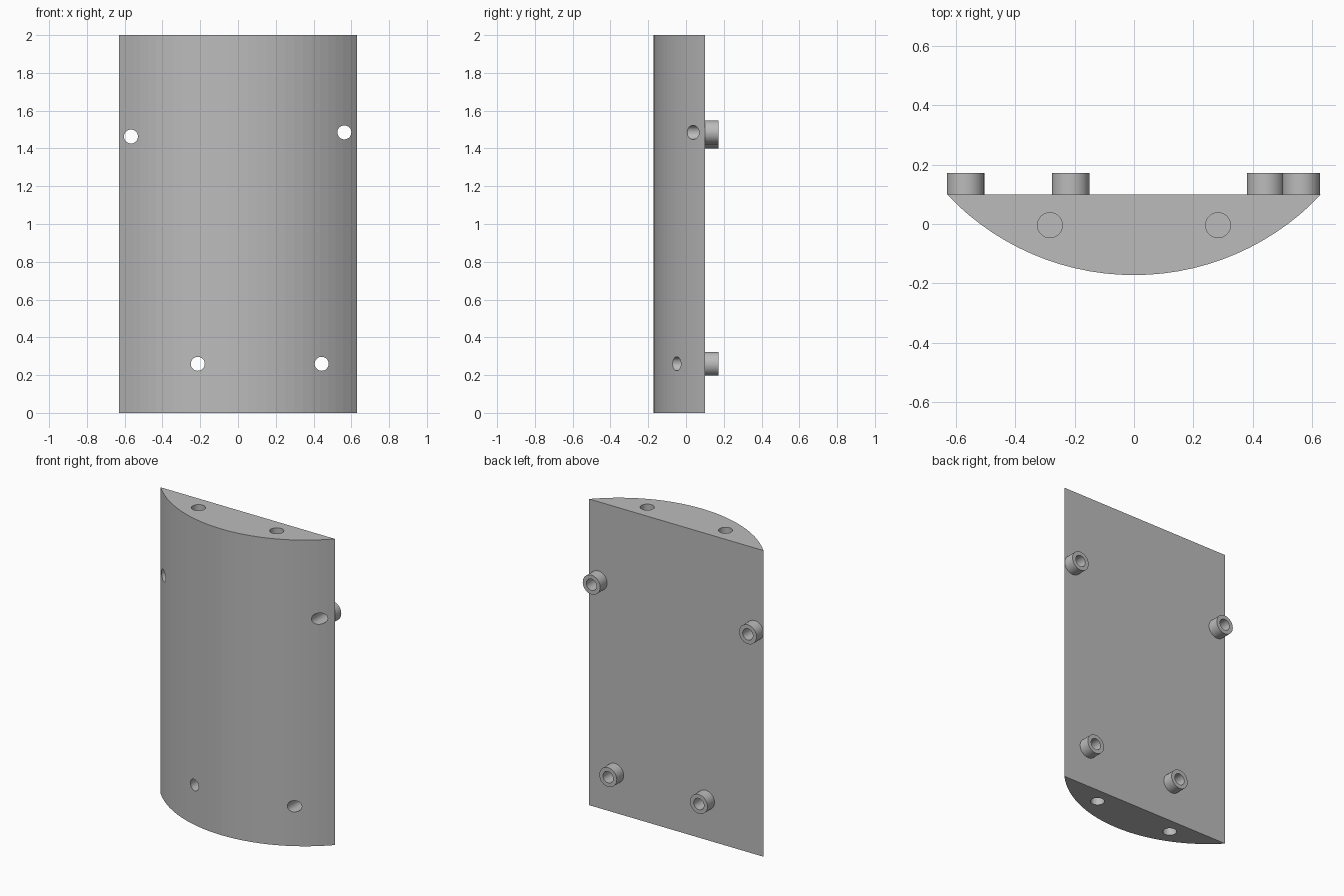
import bpy, bmesh, math
from mathutils import Matrix, Vector

if "Cube" in bpy.data.objects:
    bpy.data.objects.remove(bpy.data.objects["Cube"])

HALF, BACK, FRONT, HEIGHT = 0.63, 0.10, -0.172, 2.0
SCREWS = [(-0.567, 1.463), (0.563, 1.485), (-0.213, 0.26), (0.443, 0.26)]
DOWEL_X, DOWEL_Y, DOWEL_R, DOWEL_DEPTH = 0.283, -0.004, 0.042, 0.2
BOSS_R, HOLE_R, BOSS_END = 0.063, 0.037, 0.172
SIDES = 32

grey = bpy.data.materials.new("plain grey")
grey.diffuse_color = (0.5, 0.5, 0.5, 1)
grey.use_nodes = True
grey.node_tree.nodes["Principled BSDF"].inputs["Base Color"].default_value = grey.diffuse_color


def make_object(name, bm):
    bmesh.ops.recalc_face_normals(bm, faces=bm.faces)
    mesh = bpy.data.meshes.new(name)
    bm.to_mesh(mesh)
    bm.free()
    mesh.materials.append(grey)
    obj = bpy.data.objects.new(name, mesh)
    bpy.context.collection.objects.link(obj)
    return obj


def add_rod(bm, start, end, radius):
    a, b = Vector(start), Vector(end)
    turn = (b - a).to_track_quat('Z', 'Y').to_matrix().to_4x4()
    bmesh.ops.create_cone(bm, cap_ends=True, segments=SIDES, radius1=radius, radius2=radius,
                          depth=(b - a).length,
                          matrix=Matrix.Translation((a + b) / 2) @ turn)


# Body: circular segment extruded upwards
sag = BACK - FRONT
radius = (HALF ** 2 + sag ** 2) / (2 * sag)
half_angle = math.asin(HALF / radius)
bm = bmesh.new()
steps = 28
arc = []
for i in range(steps + 1):
    t = half_angle * (2 * i / steps - 1)
    arc.append(bm.verts.new((radius * math.sin(t), FRONT + radius * (1 - math.cos(t)), 0)))
base = bm.faces.new(arc)
top = bmesh.ops.extrude_face_region(bm, geom=[base])["geom"]
bmesh.ops.translate(bm, vec=(0, 0, HEIGHT), verts=[v for v in top if isinstance(v, bmesh.types.BMVert)])
body = make_object("curved_body", bm)


def cut_rod(start, end, radius):
    bm = bmesh.new()
    add_rod(bm, start, end, radius)
    cutter = make_object("hole_cutter", bm)
    cutter.hide_render = True
    mod = body.modifiers.new("hole", 'BOOLEAN')
    mod.operation, mod.solver, mod.object = 'DIFFERENCE', 'EXACT', cutter
    bpy.context.view_layer.objects.active = body
    bpy.ops.object.modifier_apply(modifier=mod.name)
    bpy.data.objects.remove(cutter)


# Screw holes straight through, front to back
for x, z in SCREWS:
    cut_rod((x, -0.4, z), (x, 0.4, z), HOLE_R)

# Blind dowel holes in both ends
for x in (-DOWEL_X, DOWEL_X):
    cut_rod((x, DOWEL_Y, -0.1), (x, DOWEL_Y, DOWEL_DEPTH), DOWEL_R)
    cut_rod((x, DOWEL_Y, HEIGHT - DOWEL_DEPTH), (x, DOWEL_Y, HEIGHT + 0.1), DOWEL_R)


# Round hollow bosses on the back
def boss(x, z):
    bm = bmesh.new()
    rings = []
    for r, y in ((BOSS_R, BACK), (BOSS_R, BOSS_END), (HOLE_R, BOSS_END), (HOLE_R, BACK)):
        rings.append([bm.verts.new((x + r * math.cos(a), y, z + r * math.sin(a)))
                      for a in (math.tau * i / SIDES for i in range(SIDES))])
    for lower, upper in zip(rings, rings[1:]):
        for i in range(SIDES):
            j = (i + 1) % SIDES
            bm.faces.new((lower[i], upper[i], upper[j], lower[j]))
    # recalculated normals on an open tube can flip, so close it first
    for i in range(SIDES):
        j = (i + 1) % SIDES
        bm.faces.new((rings[3][i], rings[0][i], rings[0][j], rings[3][j]))
    return make_object("back_boss", bm)


bosses = [boss(x, z) for x, z in SCREWS]

# Smooth round walls on the bosses
bpy.ops.object.select_all(action='DESELECT')
for obj in bosses:
    obj.select_set(True)
bpy.context.view_layer.objects.active = bosses[0]
bpy.ops.object.shade_smooth_by_angle(angle=math.radians(30))
